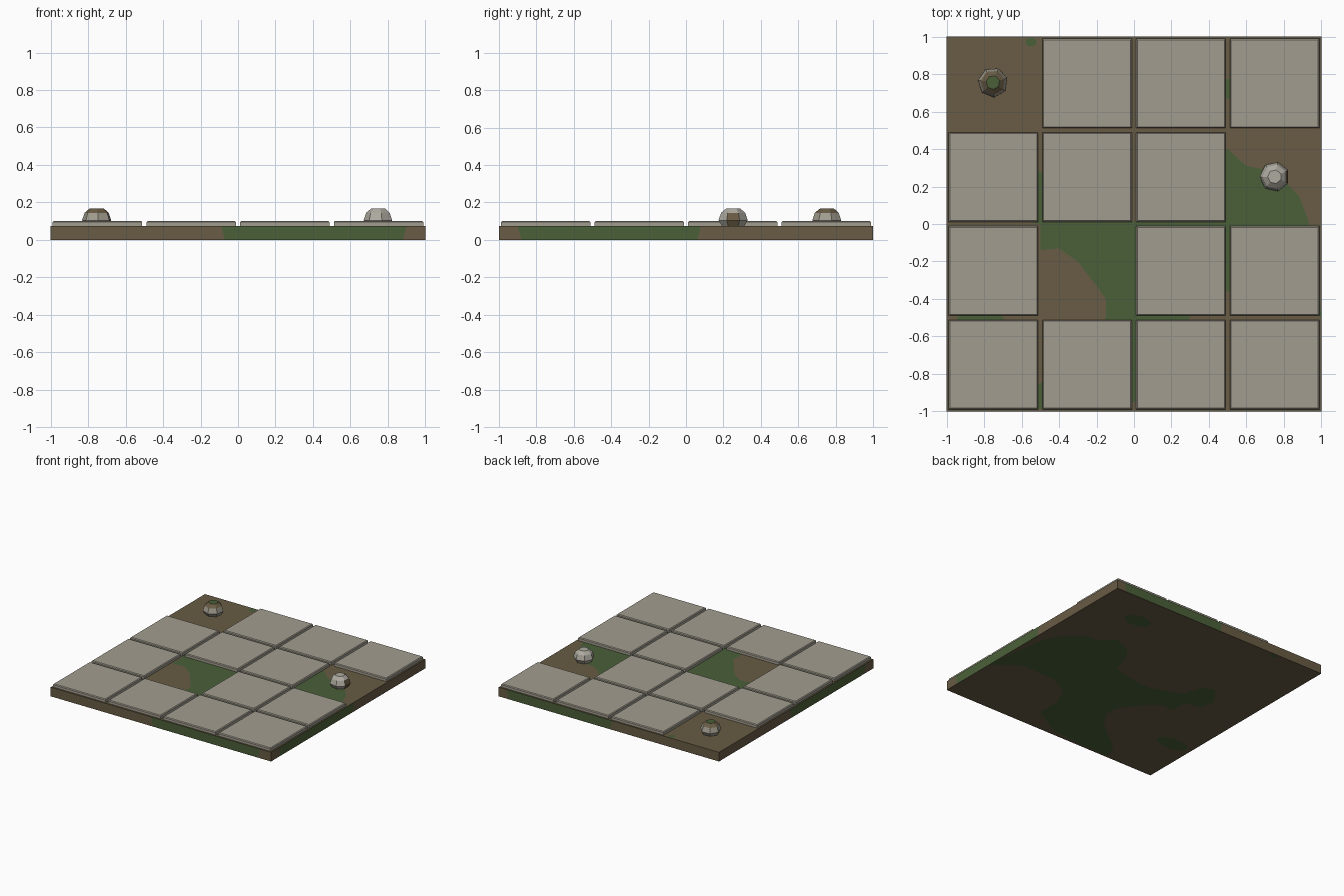
import bpy, bmesh, math
from mathutils import Vector
from mathutils.geometry import delaunay_2d_cdt

if "Cube" in bpy.data.objects:
    bpy.data.objects.remove(bpy.data.objects["Cube"])


def material(name, rgb):
    m = bpy.data.materials.new(name)
    m.diffuse_color = (*rgb, 1)
    m.use_nodes = True
    m.node_tree.nodes["Principled BSDF"].inputs["Base Color"].default_value = m.diffuse_color
    return m


STONE = material("grey stone", (0.36, 0.335, 0.275))
SOIL = material("brown soil", (0.14, 0.106, 0.058))
MOSS = material("green moss", (0.07, 0.118, 0.041))
ROCK = material("light rock", (0.42, 0.40, 0.35))


def finish(name, bm, mats):
    me = bpy.data.meshes.new(name)
    bm.to_mesh(me)
    bm.free()
    for m in mats:
        me.materials.append(m)
    ob = bpy.data.objects.new(name, me)
    bpy.context.collection.objects.link(ob)
    return ob


def ellipse(cx, cy, rx, ry, n=10):
    return [(cx + rx * math.cos(2 * math.pi * i / n),
             cy + ry * math.sin(2 * math.pi * i / n)) for i in range(n)]


def inside(p, poly):
    hit = False
    for (x1, y1), (x2, y2) in zip(poly, poly[1:] + poly[:1]):
        if (y1 > p.y) != (y2 > p.y) and p.x < (x2 - x1) * (p.y - y1) / (y2 - y1) + x1:
            hit = not hit
    return hit


# Outlines of the moss patches, shared by top and underside of the ground
H = 0.075
patches = [
    [(1, -.5), (.97, -.2), (.93, .02), (.88, .15), (.75, .28), (.6, .31), (.5, .4),
     (.38, .36), (.3, .28), (.22, .06), (0, .012), (-.17, .012), (-.4, .1), (-.45, .26),
     (-.55, .3), (-.66, .15), (-.62, .02), (-.5, 0), (-.5, -.14), (-.4, -.13),
     (-.3, -.2), (-.2, -.33), (-.15, -.4), (-.15, -.5), (-.25, -.65), (-.45, -.8),
     (-.55, -.9), (-.55, -.99), (-.3, -.98), (0, -.95), (.25, -.8), (.25, -.6),
     (.32, -.45), (.48, -.36), (.8, -.35)],
    ellipse(.57, .72, .12, .07),
    ellipse(-.82, -.53, .14, .07),
    ellipse(-.55, .97, .03, .025),
]

# Ground slab: flat top and bottom split along the moss outlines
loops = [[(-1, -1), (1, -1), (1, 1), (-1, 1)]] + patches
pts, edges = [], []
for lp in loops:
    s, n = len(pts), len(lp)
    pts += [Vector(p) for p in lp]
    edges += [(s + i, s + (i + 1) % n) for i in range(n)]
flat_v, _, flat_f = delaunay_2d_cdt(pts, edges, [], 0, 1e-5)[:3]
bm = bmesh.new()
for z in (0, H):
    vs = [bm.verts.new((p.x, p.y, z)) for p in flat_v]
    for f in flat_f:
        c = sum((flat_v[i] for i in f), Vector((0, 0))) / len(f)
        order = f if z else f[::-1]
        face = bm.faces.new([vs[i] for i in order])
        face.material_index = int(any(inside(c, p) for p in patches))

# Slab sides, each with one moss stretch (start, end along the edge)
sides = [
    (lambda u, z: (u, -1, z), -.09, .9),
    (lambda u, z: (1, u, z), -.9, .08),
    (lambda u, z: (-u, 1, z), -.93, .03),
    (lambda u, z: (-1, -u, z), -.08, .9),
]
for place, a, b in sides:
    low, high = (-1, a + .02, b - .02, 1), (-1, a, b, 1)
    for i in range(3):
        face = bm.faces.new([bm.verts.new(place(u, z)) for u, z in (
            (low[i], 0), (low[i + 1], 0), (high[i + 1], H), (high[i], H))])
        face.material_index = int(i == 1)
finish("ground_slab", bm, [SOIL, MOSS])

# Paving tiles on a 4 x 4 grid with three left out
missing = {(0, 3), (3, 2), (1, 1)}
for col in range(4):
    for row in range(4):
        if (col, row) in missing:
            continue
        bm = bmesh.new()
        bmesh.ops.create_cube(bm, size=1)
        for v in bm.verts:
            v.co = Vector((v.co.x * .477, v.co.y * .477, v.co.z * .026))
            v.co += Vector((-.75 + .5 * col, -.75 + .5 * row, H + .013))
        top = [e for e in bm.edges if all(v.co.z > H + .02 for v in e.verts)]
        bmesh.ops.bevel(bm, geom=top, offset=.006, segments=1, affect='EDGES')
        finish(f"paving_tile_{col}_{row}", bm, [STONE])


# Faceted rocks made from stacked, twisted rings
def rock(name, x, y, turn, colour_rule, mats):
    bm = bmesh.new()
    n, rings = 7, []
    for r, z in ((.062, H), (.08, .105), (.066, .145), (.037, .169)):
        rings.append([bm.verts.new((x + r * math.cos(turn + 2 * math.pi * i / n),
                                    y + r * math.sin(turn + 2 * math.pi * i / n), z))
                      for i in range(n)])
    for lo, hi in zip(rings, rings[1:]):
        for i in range(n):
            j = (i + 1) % n
            bm.faces.new((lo[i], lo[j], hi[j], hi[i]))
    bm.faces.new(rings[-1])
    bm.faces.new(rings[0][::-1])
    bm.normal_update()
    for f in bm.faces:
        f.material_index = colour_rule(f)
    finish(name, bm, mats)


def mossy(f):
    if f.normal.z > .95:
        return 2
    return 1 if f.normal.z > .5 else 0


def bare(f):
    return 1 if f.normal.x > .85 and f.normal.z < .5 else 0


rock("mossy_rock", -.753, .755, .3, mossy, [STONE, SOIL, MOSS])
rock("bare_rock", .75, .252, math.pi / 7, bare, [ROCK, SOIL])
